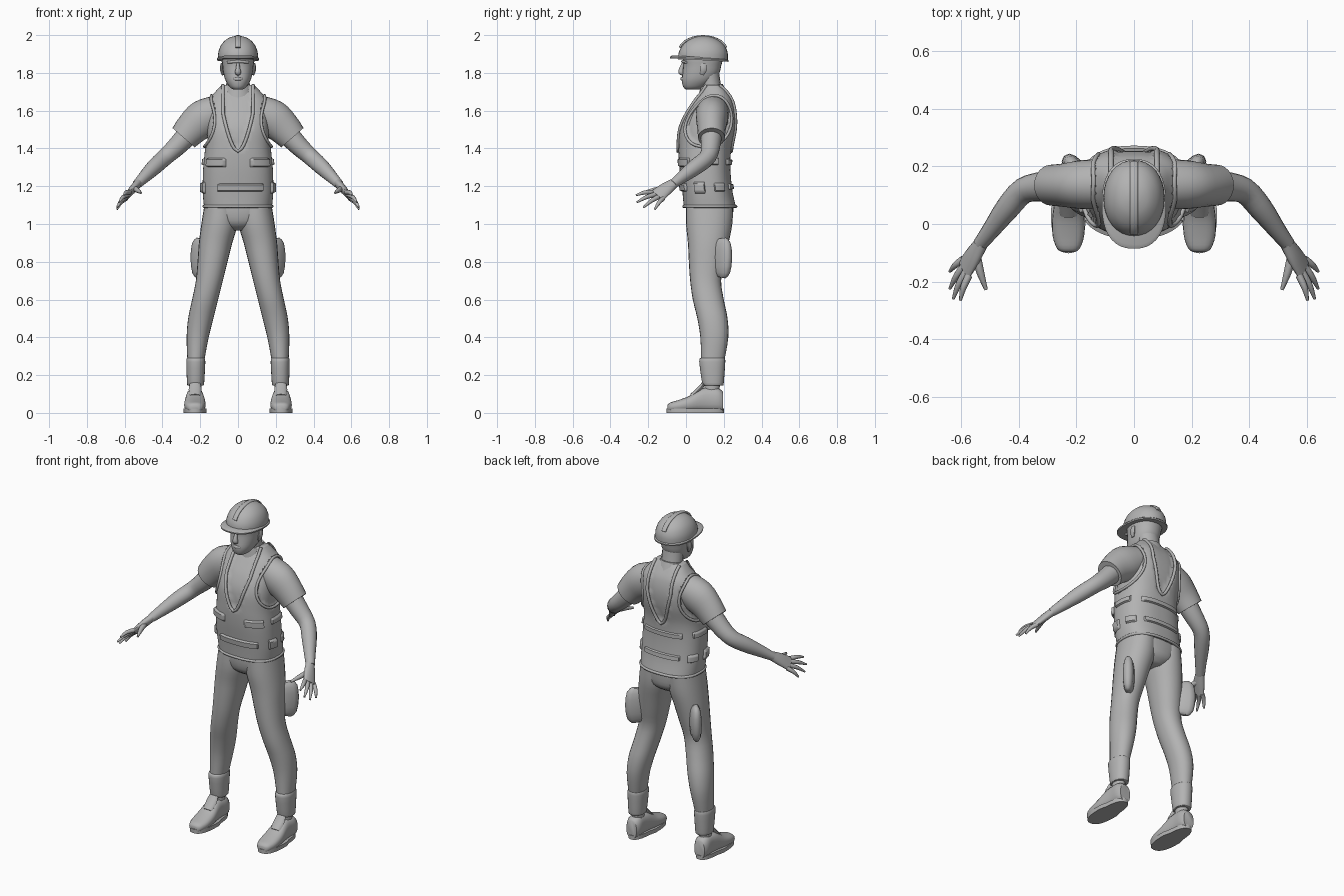
import bpy, bmesh, math
from mathutils import Vector

if "Cube" in bpy.data.objects:
    bpy.data.objects.remove(bpy.data.objects["Cube"])

GREY = bpy.data.materials.new("plain grey")
GREY.use_nodes = True
GREY.diffuse_color = (0.45, 0.45, 0.45, 1)
bsdf = GREY.node_tree.nodes["Principled BSDF"]
bsdf.inputs["Base Color"].default_value = GREY.diffuse_color
bsdf.inputs["Roughness"].default_value = 0.7


def finish(name, bm, angle=50):
    bmesh.ops.recalc_face_normals(bm, faces=bm.faces)
    mesh = bpy.data.meshes.new(name)
    bm.to_mesh(mesh)
    bm.free()
    mesh.materials.append(GREY)
    ob = bpy.data.objects.new(name, mesh)
    bpy.context.collection.objects.link(ob)
    bpy.ops.object.select_all(action='DESELECT')
    bpy.context.view_layer.objects.active = ob
    ob.select_set(True)
    bpy.ops.object.shade_smooth_by_angle(angle=math.radians(angle))
    return ob


def refine(rows, k):
    """Smooth rows of numbers with a Catmull-Rom spline."""
    out = []
    for i in range(len(rows) - 1):
        a, b, c, d = (rows[max(0, min(len(rows) - 1, i + j))] for j in (-1, 0, 1, 2))
        for t in (j / k for j in range(k)):
            out.append([q + t / 2 * (r - p + t * (2*p - 5*q + 4*r - s + t * (3*q - p - 3*r + s)))
                        for p, q, r, s in zip(a, b, c, d)])
    return out + [list(rows[-1])]


def power(v, e):
    return math.copysign(abs(v) ** e, v)


def ring_point(c, u, v, a, p):
    return c + u * power(math.cos(a), 2 / p) + v * power(math.sin(a), 2 / p)


def loft(name, rings, n=16, p=2, side=1, rule=None, angle=50):
    """Skin a list of (centre, half axis, half axis) rings."""
    bm = bmesh.new()
    loops = []
    for c, u, v in rings:
        loop = []
        for i in range(n):
            q = ring_point(c, u, v, math.tau * i / n, p)
            if rule:
                q = rule(q, c)
            loop.append(bm.verts.new((q.x * side, q.y, q.z)))
        loops.append(loop)
    for a, b in zip(loops, loops[1:]):
        for i in range(n):
            bm.faces.new((a[i], a[i - 1], b[i - 1], b[i]))
    bm.faces.new(loops[0])
    bm.faces.new(loops[-1])
    return finish(name, bm, angle)


def level(rows, k=3):
    """Rows of height, x range, y range become flat rings."""
    return [(Vector(((l + r) / 2, (f + b) / 2, z)), Vector(((r - l) / 2, 0, 0)), Vector((0, (b - f) / 2, 0)))
            for z, l, r, f, b in refine(rows, k)]


def centred(rows, k=3):
    return level([(z, -w, w, f, b) for z, w, f, b in rows], k)


def tube(name, rows, axis=None, k=3, **kw):
    """Rows of x, y, z and two radii become rings across the path."""
    rows = refine(rows, k)
    pts = [Vector(r[:3]) for r in rows]
    rings = []
    for i, r in enumerate(rows):
        t = (pts[min(i + 1, len(pts) - 1)] - pts[max(i - 1, 0)]).normalized()
        u = Vector(axis) if axis else t.cross(Vector((0, 0, 1)))
        u = (u - t * u.dot(t)).normalized()
        rings.append((pts[i], u * r[3], t.cross(u) * r[4]))
    return loft(name, rings, **kw)


def piping(name, pts, r, closed=False):
    """Raised edge trim."""
    cu = bpy.data.curves.new(name, 'CURVE')
    cu.dimensions = '3D'
    cu.bevel_depth = r
    cu.bevel_resolution = 2
    sp = cu.splines.new('POLY')
    sp.points.add(len(pts) - 1)
    for sp_pt, q in zip(sp.points, pts):
        sp_pt.co = (*q, 1)
    sp.use_cyclic_u = closed
    cu.materials.append(GREY)
    bpy.context.collection.objects.link(bpy.data.objects.new(name, cu))


# Torso with vest: the neckline and armholes are recessed to show the shirt
P = 2.5
TORSO = centred([(1.09, .18, -.012, .265), (1.18, .187, -.02, .245), (1.3, .184, -.035, .235),
                 (1.4, .175, -.04, .24), (1.5, .178, -.035, .262), (1.58, .175, -.005, .266),
                 (1.65, .16, .04, .252), (1.7, .12, .075, .225), (1.735, .088, .085, .2)], 6)
V_LOW, ARM_Z, ARM_A, ARM_H = 1.385, 1.545, .72, .135


def neck_half(z):
    return .078 * min(1, max(0, (z - V_LOW) / .2)) ** .55


def vest_rule(q, c):
    a = math.atan2(q.y - c.y, abs(q.x))
    in_arm = (a / ARM_A) ** 2 + ((q.z - ARM_Z) / ARM_H) ** 2 < 1
    if abs(q.x) < neck_half(q.z) or in_arm:
        d = q - c
        return c + d * (1 - .014 / d.length)
    return q


loft("vest", TORSO, 72, P, rule=vest_rule)


def on_vest(a, z, off=0):
    z = max(TORSO[0][0].z, min(TORSO[-1][0].z, z))
    i = max(j for j in range(len(TORSO) - 1) if TORSO[j][0].z <= z)
    lo, hi = TORSO[i], TORSO[i + 1]
    t = (z - lo[0].z) / (hi[0].z - lo[0].z)
    c, u, v = (p.lerp(q, t) for p, q in zip(lo, hi))
    q = ring_point(c, u, v, a, P)
    return q + (q - c).normalized() * off, u.x


def at_width(x, z, face):
    rx = on_vest(0, z)[1]
    a = math.acos(power(max(-1, min(1, x / rx)), P / 2))
    return on_vest(a * face, z, .002)[0]


for face, label in ((-1, "front"), (1, "back")):
    zs = [1.735 - (1.735 - V_LOW) * i / 24 for i in range(25)]
    edge = [(neck_half(z), z) for z in zs]
    edge += [(-x, z) for x, z in reversed(edge[:-1])]
    piping(label + "_neckline_trim", [at_width(x, z, face) for x, z in edge], .009)
piping("hem_trim", [on_vest(math.tau * i / 48, 1.093)[0] for i in range(48)], .008, True)
for s, label in ((1, "left"), (-1, "right")):
    loop = []
    for i in range(40):
        t = math.tau * i / 40
        q = on_vest(1.25 * ARM_A * math.cos(t), ARM_Z + ARM_H * math.sin(t), .002)[0]
        loop.append((q.x * s, q.y, q.z))
    piping(label + "_armhole_trim", loop, .008, True)


def pad(name, a0, a1, z0, z1, thick=.014):
    """A puffed pocket or strap lying on the vest; angles in degrees."""
    bm = bmesh.new()
    nu, nv = 14, 6
    grid = []
    for i in range(nu + 1):
        row = []
        for j in range(nv + 1):
            edge = i in (0, nu) or j in (0, nv)
            a = math.radians(a0 + (a1 - a0) * i / nu)
            row.append(bm.verts.new(on_vest(a, z0 + (z1 - z0) * j / nv, -.004 if edge else thick)[0]))
        grid.append(row)
    for a, b in zip(grid, grid[1:]):
        for j in range(nv):
            bm.faces.new((a[j], a[j + 1], b[j + 1], b[j]))
    finish(name, bm, 60)


pad("lower_front_strap", 238, 312, 1.17, 1.215)
pad("lower_back_strap", 55, 125, 1.18, 1.215, .01)
pad("upper_back_strap", 50, 130, 1.31, 1.345, .01)
for label, m in (("left", lambda a: a), ("right", lambda a: 180 - a)):
    pad(label + "_chest_pocket", m(-75), m(-30), 1.3, 1.35)
    pad(label + "_upper_side_pad", m(-12), m(28), 1.31, 1.35, .01)
    pad(label + "_lower_side_pad", m(-25), m(-2), 1.16, 1.225)
    pad(label + "_rear_side_pad", m(12), m(40), 1.17, 1.22, .01)

# Trousers seat
loft("trouser_seat", centred([(.965, .05, .06, .2), (1.0, .13, .015, .24), (1.06, .175, .0, .25),
                              (1.12, .175, .0, .25)]), 32, 2.3)

# Neck, head and face
tube("shirt_collar", [(0, .142, 1.68, .085, .075), (0, .135, 1.735, .066, .06)], axis=(1, 0, 0))
tube("neck", [(0, .14, 1.66, .066, .06), (0, .13, 1.75, .062, .052), (0, .115, 1.84, .064, .056)], axis=(1, 0, 0))
loft("head", centred([(1.712, .025, .0, .07), (1.725, .044, -.014, .1), (1.76, .066, -.022, .15),
                      (1.8, .077, -.018, .177), (1.84, .082, -.014, .187), (1.88, .086, -.016, .197),
                      (1.92, .078, .0, .19)]), 28, 2.2)
tube("nose", [(0, -.012, 1.855, .008, .008), (0, -.024, 1.825, .011, .012), (0, -.026, 1.803, .017, .015),
              (0, -.014, 1.793, .012, .008)], axis=(1, 0, 0), n=10)
tube("brow", [(-.055, .0, 1.856, .008, .007), (0, -.017, 1.86, .009, .008), (.055, .0, 1.856, .008, .007)], n=10)
tube("lips", [(-.026, -.013, 1.767, .004, .005), (0, -.023, 1.768, .007, .01), (.026, -.013, 1.767, .004, .005)], n=10)

# Hard hat
loft("helmet_dome", centred([(1.872, .106, -.042, .222), (1.91, .104, -.038, .22), (1.95, .088, -.015, .2),
                             (1.98, .058, .025, .16), (1.993, .025, .065, .12), (1.995, .006, .088, .1)]), 32, 2.1)
loft("helmet_brim", [(Vector((0, .07, z)), Vector((w, 0, 0)), Vector((0, d, 0)))
                     for z, w, d in ((1.868, .111, .155), (1.876, .112, .156), (1.884, .104, .142))],
     36, 2.4, rule=lambda q, c: q - Vector((0, 0, .06 * (q.y - c.y))))
ridge = [(0, .09 - .133 * math.cos(t), 1.885 + .109 * math.sin(t) ** .8, .014, .006)
         for t in (math.pi * (.12 + .76 * i / 12) for i in range(13))]
tube("helmet_ridge", ridge, axis=(1, 0, 0), k=1, n=12, p=3)

# Limbs, built on the left and repeated on the right
ACROSS = Vector((.28, .83, -.48))
KNUCKLE = Vector((.583, -.15, 1.152))
for s, label in ((1, "left_"), (-1, "right_")):
    tube(label + "sleeve", [(.1, .14, 1.6, .085, .085), (.18, .137, 1.56, .085, .1), (.24, .135, 1.51, .076, .09),
                            (.288, .135, 1.457, .071, .078)], n=24, side=s)
    tube(label + "arm", [(.25, .135, 1.49, .058, .06), (.32, .13, 1.415, .052, .052), (.385, .115, 1.355, .045, .045),
                         (.44, .055, 1.305, .042, .043), (.5, -.025, 1.245, .031, .032),
                         (.535, -.07, 1.21, .025, .024)], side=s)
    tube(label + "palm", [(.53, -.065, 1.215, .027, .022), (.558, -.11, 1.183, .038, .02),
                          (.588, -.155, 1.148, .043, .014)], axis=ACROSS, side=s)
    tips = {"index": (-.034, (.603, -.265, 1.152)), "middle": (-.011, (.628, -.26, 1.115)),
            "ring": (.012, (.64, -.225, 1.088)), "little": (.034, (.64, -.165, 1.078))}
    for finger, (o, tip) in tips.items():
        base, tip = KNUCKLE + ACROSS * o, Vector(tip)
        mid = base.lerp(tip, .5) + Vector((.005, 0, .006))
        tube(label + finger + "_finger", [(*base, .013, .013), (*mid, .011, .011), (*tip, .005, .005)], n=10, side=s)
    tube(label + "thumb", [(.55, -.1, 1.19, .016, .016), (.535, -.165, 1.18, .014, .014),
                           (.514, -.228, 1.165, .006, .006)], n=10, side=s)
    # Legs, cuffs and ankles
    loft(label + "trouser_leg", level([(1.1, .0, .178, .0, .25), (1.0, .002, .194, .0, .245), (.9, .03, .207, .01, .226),
                                       (.8, .055, .214, .015, .205), (.7, .08, .223, .022, .186),
                                       (.6, .105, .243, .036, .2), (.5, .13, .264, .06, .22), (.4, .155, .272, .076, .224),
                                       (.28, .178, .268, .08, .204)]), 24, 2.15, side=s)
    loft(label + "trouser_cuff", level([(.145, .183, .266, .092, .196), (.16, .179, .27, .085, .2),
                                        (.27, .173, .274, .07, .208), (.29, .178, .27, .076, .205)]), 24, 2.2, side=s)
    tube(label + "ankle", [(.226, .135, .07, .036, .042), (.226, .137, .12, .033, .04), (.226, .14, .2, .034, .045)],
         axis=(1, 0, 0), side=s)
    # Side pouch standing out diagonally from the thigh
    tube(label + "thigh_pouch", [(.19, .18, .72, .04, .012), (.192, .183, .745, .062, .026), (.194, .187, .82, .07, .032),
                                 (.192, .185, .895, .064, .026), (.19, .183, .922, .04, .012)],
         axis=(.7, .7, 0), k=2, n=12, p=2.6, side=s)
    # Shoe upper and sole
    shoe = [(-.098, .02, .035), (-.085, .04, .048), (-.04, .055, .062), (.02, .056, .085), (.075, .049, .12),
            (.12, .045, .128), (.17, .045, .125), (.197, .034, .105)]
    loft(label + "shoe", [(Vector((.228, y, h / 2 + .006)), Vector((w, 0, 0)), Vector((0, 0, h / 2)))
                          for y, w, h in refine(shoe, 3)], 20, 2.5, side=s)
    sole = [(Vector((.228, .05, z)), Vector((.061, 0, 0)), Vector((0, .152, 0))) for z in (0, .024)]
    loft(label + "shoe_sole", sole, 28, 2.5, side=s, angle=40,
         rule=lambda q, c: Vector((c.x + (q.x - c.x) * (.84 if q.y > .06 else 1), q.y, q.z)))
    tube(label + "shoe_tongue", [(.227, .03, .09, .03, .012), (.227, .07, .125, .034, .014),
                                 (.227, .092, .155, .028, .01)], axis=(1, 0, 0), n=12, side=s)
    tube(label + "ear", [(.08, .085, 1.79, .006, .01), (.087, .092, 1.82, .009, .02), (.086, .095, 1.85, .006, .014)],
         axis=(1, 0, 0), n=10, side=s)
